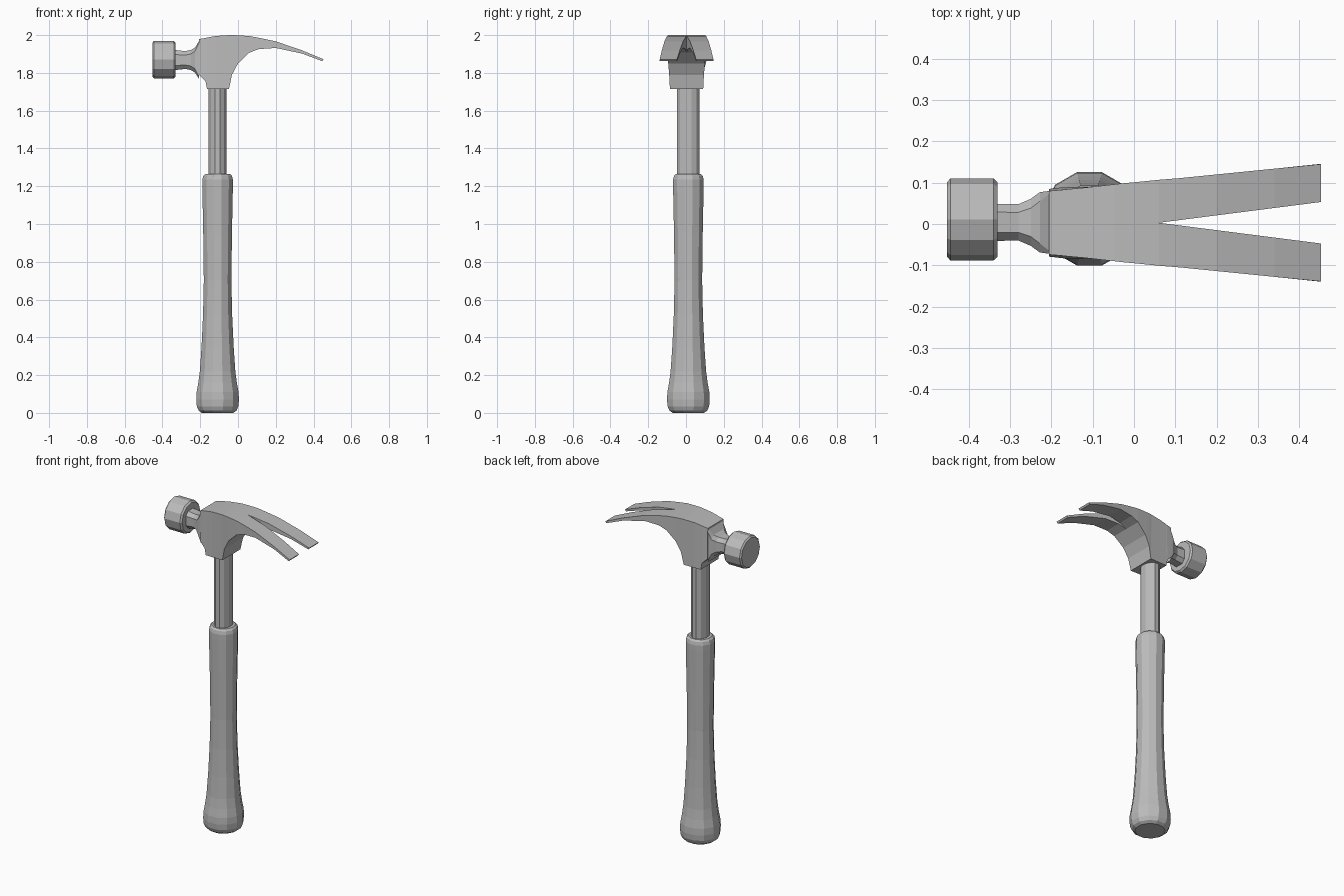
import bpy, bmesh
from math import sin, cos, pi
from mathutils import Vector

cube = bpy.data.objects.get("Cube")
if cube:
    bpy.data.objects.remove(cube)

steel = bpy.data.materials.new("plain grey")
steel.use_nodes = True
grey = (0.5, 0.5, 0.5, 1)
steel.diffuse_color = grey
steel.node_tree.nodes["Principled BSDF"].inputs["Base Color"].default_value = grey


def finish(name, bm, location=(0, 0, 0)):
    bmesh.ops.recalc_face_normals(bm, faces=bm.faces)
    mesh = bpy.data.meshes.new(name)
    bm.to_mesh(mesh)
    bm.free()
    mesh.materials.append(steel)
    obj = bpy.data.objects.new(name, mesh)
    obj.location = location
    bpy.context.collection.objects.link(obj)
    return obj


def loft(name, rings, location):
    """Skin a list of equal-length point rings and cap both ends."""
    bm = bmesh.new()
    loops = [[bm.verts.new(p) for p in ring] for ring in rings]
    n = len(loops[0])
    for a, b in zip(loops, loops[1:]):
        for i in range(n):
            j = (i + 1) % n
            bm.faces.new((a[i], a[j], b[j], b[i]))
    bm.faces.new(loops[0])
    bm.faces.new(loops[-1])
    return finish(name, bm, location)


SIDES = 12


def upright_ring(z, rx, ry):
    grow = 1 / cos(pi / SIDES)
    angles = [(i + 0.5) * 2 * pi / SIDES for i in range(SIDES)]
    return [Vector((rx * grow * cos(a), ry * grow * sin(a), z)) for a in angles]


def level_ring(x, r):
    angles = [i * 2 * pi / SIDES for i in range(SIDES)]
    return [Vector((x, r * cos(a), r * sin(a))) for a in angles]


def chamfered_ring(x, hy, hz, cut):
    quarter = [(hy, hz - cut * hz), (hy - cut * hy, hz)]
    half = quarter + [(-y, z) for y, z in reversed(quarter)]
    return [Vector((x, y, z)) for y, z in half + [(-y, -z) for y, z in half]]


# Grip with flared, rounded butt
axis = (-0.108, 0.0125, 0)
grip = [(0, .083), (.012, .1), (.035, .11), (.07, .113), (.11, .111), (.16, .102),
        (.22, .094), (.35, .085), (.52, .077), (.7, .073), (.95, .076),
        (1.2, .081), (1.235, .081), (1.255, .076), (1.265, .066)]
loft("grip", [upright_ring(z, r, r) for z, r in grip], axis)

# Shaft
loft("shaft", [upright_ring(z, .048, .06) for z in (1.2, 1.76)], axis)

# Striking face with bevelled rims
face = [(-.453, .09), (-.445, .099), (-.34, .099), (-.33, .09)]
loft("striking_face", [level_ring(x, r) for x, r in face], (0, .011, 1.87))

# Neck flaring into the head
neck = [(-.34, .045, .054, .45), (-.28, .044, .047, .45), (-.25, .057, .053, .4),
        (-.228, .073, .066, .3), (-.206, .076, .1, .1)]
loft("neck", [chamfered_ring(*r) for r in neck], (0, .004, 1.868))

# Head and claw: half-section columns of x, bottom z, top z, bottom and top half width
columns = [(-.206, 1.79, 1.979, .082, .077), (-.172, 1.757, 1.985, .086, .08),
           (-.164, 1.715, 1.987, .086, .081), (-.12, 1.715, 1.995, .087, .085),
           (-.048, 1.715, 2, .088, .093), (-.032, 1.79, 2, .092, .095),
           (0, 1.85, 1.999, .097, .098), (.06, 1.907, 1.995, .104, .104),
           (.11, 1.926, 1.986, .108, .108), (.2, 1.932, 1.967, .117, .117),
           (.34, 1.902, 1.919, .131, .131), (.453, 1.862, 1.872, .142, .142)]
SPLIT = .06
bm = bmesh.new()
sections = []
for x, low, high, wide_low, wide_high in columns:
    gap = max(0, (x - SPLIT) * .128)
    tip = x - (.007 if x == columns[-1][0] else 0)
    sections.append([bm.verts.new(p) for p in (
        (x, gap, high), (x, wide_high, high), (tip, wide_low, low), (tip, gap, low))])
for k, (a, b) in enumerate(zip(sections, sections[1:])):
    for i in range(3):
        bm.faces.new((a[i], a[i + 1], b[i + 1], b[i]))
    if columns[k][0] >= SPLIT:
        bm.faces.new((a[3], a[0], b[0], b[3]))
bm.faces.new(sections[0])
bm.faces.new(sections[-1])
head = finish("head_and_claw", bm, (0, .003, 0))
mirror = head.modifiers.new("mirror", "MIRROR")
mirror.use_axis = (False, True, False)
